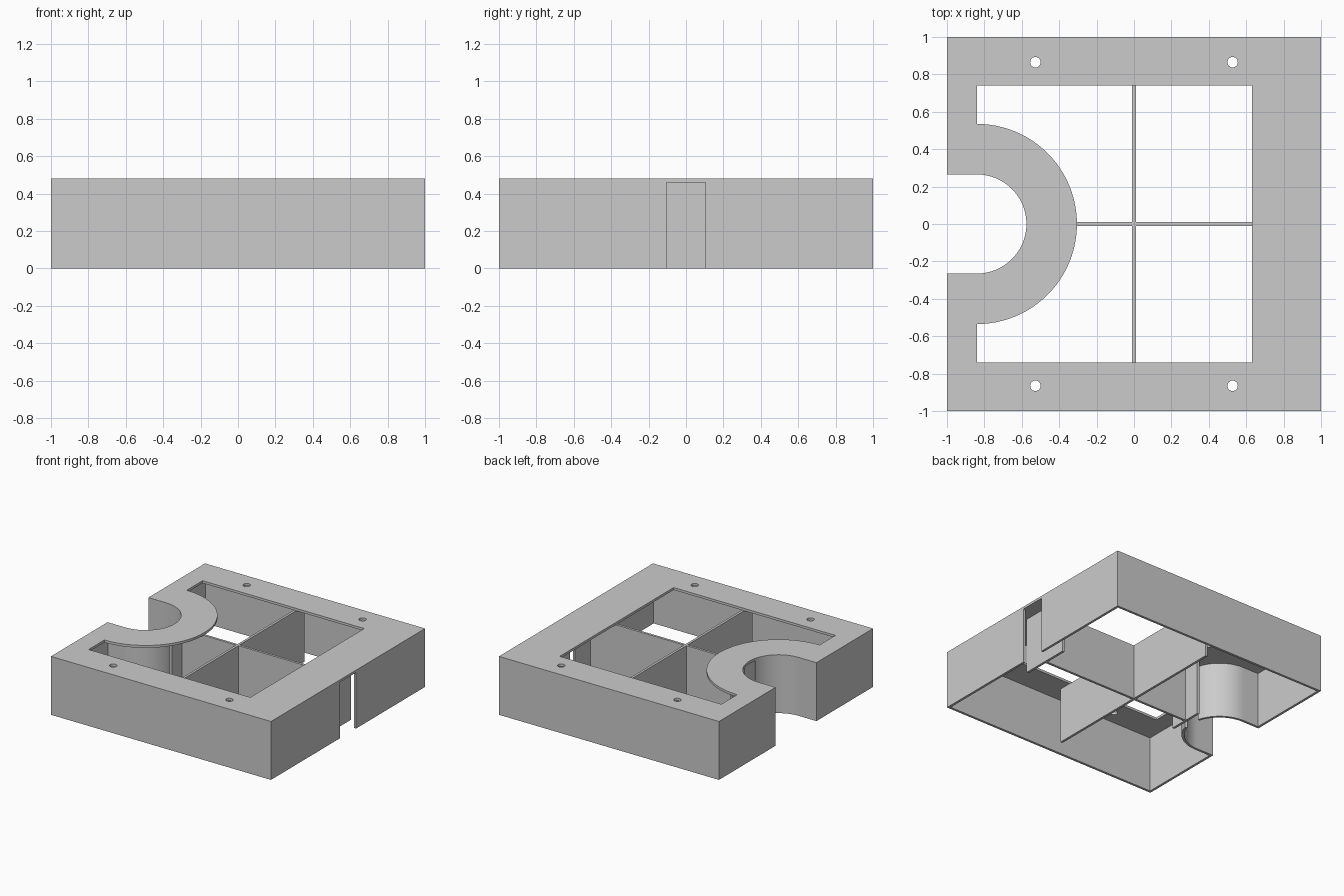
import bpy, bmesh
from math import sin, cos, pi, asin

cube = bpy.data.objects.get("Cube")
if cube:
    bpy.data.objects.remove(cube, do_unlink=True)

grey = bpy.data.materials.new("plain_grey")
grey.use_nodes = True
grey.diffuse_color = (0.6, 0.6, 0.6, 1)
grey.node_tree.nodes["Principled BSDF"].inputs["Base Color"].default_value = (0.6, 0.6, 0.6, 1)

HEIGHT, T = 0.48, 0.02        # overall height, sheet thickness
UNDER = HEIGHT - T            # underside of the top plate
ARC_X, ARC_R = -0.84, 0.265   # centre and radius of the round recess
LIP_R = 0.535                 # outer radius of the plate around the recess


def arc(cx, cy, r, start, end, steps=32):
    angles = [start + (end - start) * i / steps for i in range(steps + 1)]
    return [(cx + r * cos(a), cy + r * sin(a)) for a in angles]


def prism(name, loops, z0, z1):
    """Extrude closed outlines; inner outlines become holes."""
    curve = bpy.data.curves.new(name, 'CURVE')
    curve.dimensions, curve.fill_mode = '2D', 'BOTH'
    curve.extrude = (z1 - z0) / 2
    for loop in loops:
        spline = curve.splines.new('POLY')
        spline.points.add(len(loop) - 1)
        for point, (x, y) in zip(spline.points, loop):
            point.co = (x, y, 0, 1)
        spline.use_cyclic_u = True
    obj = bpy.data.objects.new(name, curve)
    bpy.context.collection.objects.link(obj)
    bpy.ops.object.select_all(action='DESELECT')
    obj.select_set(True)
    bpy.context.view_layer.objects.active = obj
    bpy.ops.object.convert(target='MESH')
    obj = bpy.context.object
    obj.name = name
    bm = bmesh.new()
    bm.from_mesh(obj.data)
    bmesh.ops.translate(bm, verts=bm.verts, vec=(0, 0, (z0 + z1) / 2))
    bmesh.ops.remove_doubles(bm, verts=bm.verts, dist=0.0001)
    bmesh.ops.recalc_face_normals(bm, faces=bm.faces)
    bm.to_mesh(obj.data)
    bm.free()
    obj.data.materials.clear()
    obj.data.materials.append(grey)
    bpy.ops.object.shade_smooth_by_angle()
    return obj


def panel(name, x0, x1, y0, y1):
    return prism(name, [[(x0, y0), (x1, y0), (x1, y1), (x0, y1)]], 0, UNDER)


# Top plate: rim with round recess, large window and four screw holes
rim = [(1, -1), (1, 1), (-1, 1), (-1, ARC_R)]
rim += arc(ARC_X, 0, ARC_R, pi / 2, -pi / 2) + [(-1, -ARC_R), (-1, -1)]
window = [(ARC_X, -0.74), (0.63, -0.74), (0.63, 0.74), (ARC_X, 0.74)]
window += arc(ARC_X, 0, LIP_R, pi / 2, -pi / 2, 48)
holes = [arc(sx * 0.527, sy * 0.865, 0.028, 0, 2 * pi * 23 / 24, 23)
         for sx in (-1, 1) for sy in (-1, 1)]
prism("top_plate", [rim, window] + holes, UNDER, HEIGHT)

# Side walls: one thin outline per half, open at the cable slots
slot = asin(0.07 / ARC_R)
outside = [(1, 0.105), (1, 1), (-1, 1), (-1, ARC_R)] + arc(ARC_X, 0, ARC_R, pi / 2, slot)
inside = arc(ARC_X, 0, ARC_R + T, slot, pi / 2) + [
    (-1 + T, ARC_R + T), (-1 + T, 1 - T), (1 - T, 1 - T), (1 - T, 0.105)]
for name, side in (("back_wall", 1), ("front_wall", -1)):
    prism(name, [[(x, side * y) for x, y in outside + inside]], 0, UNDER)

# Crossing ribs and the baffles behind the two slots
panel("cross_rib", -T / 2, T / 2, -0.85, 0.85)
panel("long_rib_left", T / 2, 0.86, -T / 2, T / 2)
panel("long_rib_right", -0.5, -T / 2, -T / 2, T / 2)
panel("slot_baffle", 0.86, 0.88, -0.21, 0.21)
panel("recess_baffle", -0.52, -0.5, -0.145, 0.145)
